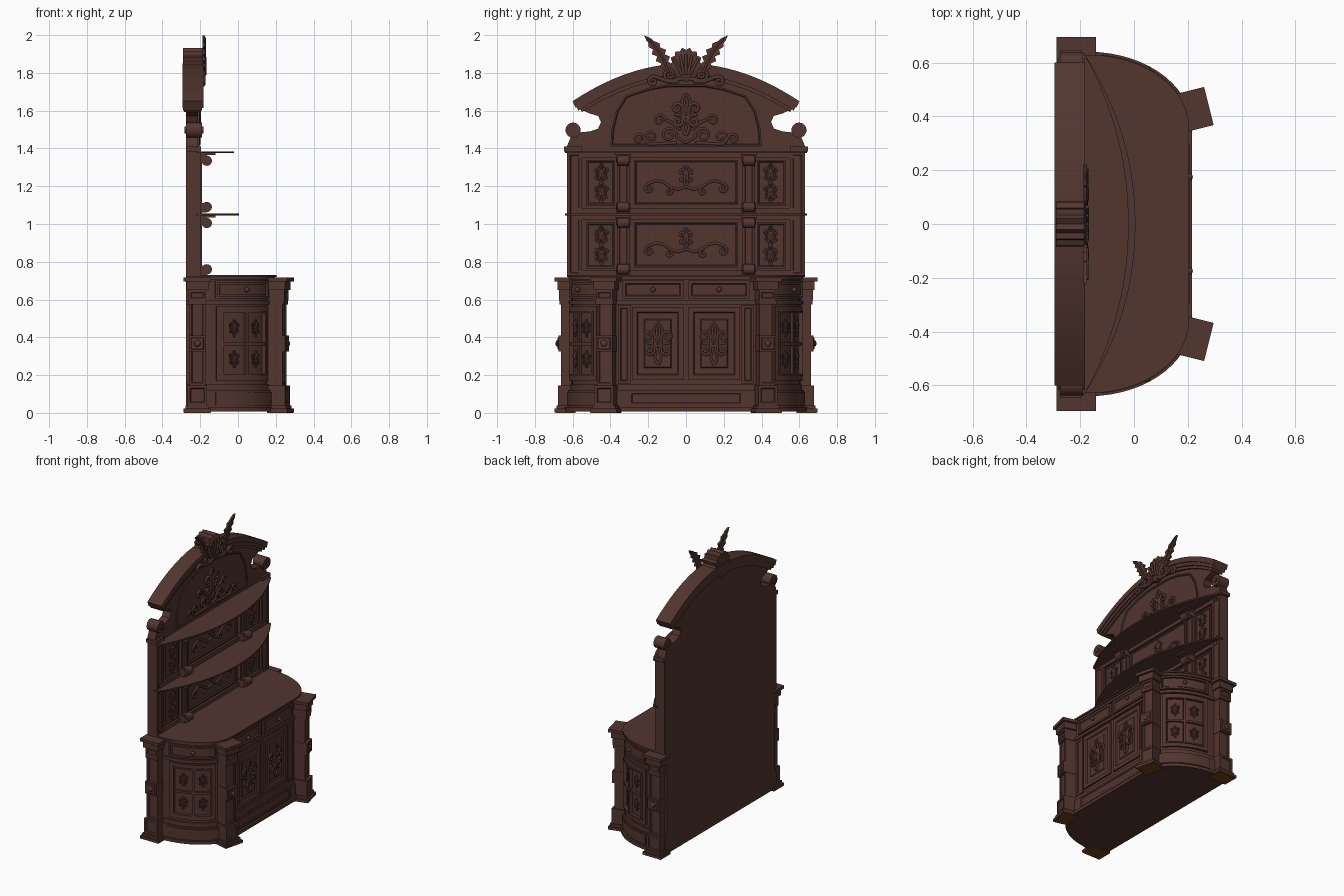
import bpy, bmesh
from math import sin, cos, pi, radians
from mathutils import Vector, Matrix

cube = bpy.data.objects.get("Cube")
if cube:
    bpy.data.objects.remove(cube)


def material(name, rgb):
    m = bpy.data.materials.new(name)
    m.use_nodes = True
    m.diffuse_color = (*rgb, 1)
    m.node_tree.nodes["Principled BSDF"].inputs["Base Color"].default_value = (*rgb, 1)
    return m


WOOD = material("dark_walnut", (0.085, 0.036, 0.028))
OCHRE = material("ochre_underside", (0.14, 0.05, 0.006))


def link(name, data, mat, mirror=False, matrix=None):
    ob = bpy.data.objects.new(name, data)
    bpy.context.collection.objects.link(ob)
    data.materials.append(mat)
    if matrix is not None:
        ob.matrix_world = matrix
    if mirror:
        mod = ob.modifiers.new("Mirror", "MIRROR")
        mod.use_axis = (False, True, False)
    return ob


def finish(name, bm, mat=WOOD, mirror=False, matrix=None):
    bmesh.ops.recalc_face_normals(bm, faces=bm.faces)
    me = bpy.data.meshes.new(name)
    bm.to_mesh(me)
    bm.free()
    me.shade_smooth()
    me.set_sharp_from_angle(angle=radians(30))
    return link(name, me, mat, mirror, matrix)


def solid(name, pts, vec, insets=(), **kw):
    """Extrude a polygon along vec, then step its end face by (width, depth) insets."""
    bm = bmesh.new()
    face = bm.faces.new([bm.verts.new(p) for p in pts])
    out = bmesh.ops.extrude_face_region(bm, geom=[face])["geom"]
    bmesh.ops.translate(bm, vec=vec, verts=[v for v in out if isinstance(v, bmesh.types.BMVert)])
    end = [f for f in out if isinstance(f, bmesh.types.BMFace)][0]
    bmesh.ops.recalc_face_normals(bm, faces=bm.faces)
    for w, d in insets:
        bmesh.ops.inset_region(bm, faces=[end], thickness=w, depth=d, use_even_offset=True)
    return finish(name, bm, **kw)


def prism(name, yz, x0, x1, insets=(), **kw):
    return solid(name, [(x0, y, z) for y, z in yz], (x1 - x0, 0, 0), insets, **kw)


def slab(name, xy, z0, z1, **kw):
    return solid(name, [(x, y, z0) for x, y in xy], (0, 0, z1 - z0), **kw)


def block(name, x0, x1, y0, y1, z0, z1, insets=(), **kw):
    return prism(name, [(y0, z0), (y1, z0), (y1, z1), (y0, z1)], x0, x1, insets, **kw)


def ball(name, loc, r, scale=(1, 1, 1), **kw):
    bm = bmesh.new()
    bmesh.ops.create_uvsphere(bm, u_segments=12, v_segments=8, radius=r)
    bmesh.ops.transform(bm, matrix=Matrix.Translation(loc) @ Matrix.Diagonal((*scale, 1)), verts=bm.verts)
    return finish(name, bm, **kw)


def roll(name, loc, r, length, axis, **kw):
    bm = bmesh.new()
    bmesh.ops.create_cone(bm, cap_ends=True, segments=20, radius1=r, radius2=r, depth=length)
    bmesh.ops.transform(bm, matrix=Matrix.Translation(loc) @ Matrix.Rotation(pi / 2, 4, axis), verts=bm.verts)
    return finish(name, bm, **kw)


# Carved ornament: strokes in the local y-z plane, doubled left to right
def spiral(cy, cz, r, a0, turns, n=18):
    return [(cy + r * (1 - 0.8 * i / n) * cos(a0 + turns * 2 * pi * i / n),
             cz + r * (1 - 0.8 * i / n) * sin(a0 + turns * 2 * pi * i / n)) for i in range(n + 1)]


def carving(name, strokes, loc, r, angle=0, size=1):
    cu = bpy.data.curves.new(name, "CURVE")
    cu.dimensions = "3D"
    cu.bevel_depth = r
    cu.bevel_resolution = 1
    cu.use_fill_caps = True
    for stroke in strokes:
        for s in (1, -1):
            sp = cu.splines.new("POLY")
            sp.points.add(len(stroke) - 1)
            for i, (p, (y, z)) in enumerate(zip(sp.points, stroke)):
                p.co = (0, s * y * size, z * size, 1)
                p.radius = 1.2 - 0.5 * i / len(stroke)
            sp.use_smooth = True
    return link(name, cu, WOOD, matrix=Matrix.Translation(loc) @ Matrix.Rotation(angle, 4, "Z"))


def petal(w, z0, z1, n=10):
    return [(w * sin(pi * i / n), z0 + (z1 - z0) * i / n) for i in range(n + 1)]


# Unit fleur: central petals, curled side leaves, small foot curls
FLEUR = [petal(0.2, 0.1, 1), petal(0.07, 0.2, 0.85), petal(0.14, -1, -0.3),
         [(0.05, -0.35), (0.15, 0.1)] + spiral(0.42, 0.3, 0.27, pi, -1.3),
         [(0.05, 0.1), (0.15, -0.15)] + spiral(0.38, -0.35, 0.23, pi, 1.3),
         [(0, -0.15), (0.25, -0.05), (0.55, 0)]]


# Base cabinet: straight front with rounded ends
def arc(t, off):
    a = radians(t)
    return (-0.17 + (0.35 + off) * sin(a), 0.36 + (0.245 + off) * cos(a))


def plan(off):
    half = [(-0.275, 0.605 + off)] + [arc(t, off) for t in range(0, 91, 6)]
    return half + [(x, -y) for x, y in reversed(half)]


for name, z0, z1, off in [
        ("base_step", 0.008, 0.03, 0.035), ("base_plinth", 0.03, 0.12, 0.02),
        ("plinth_moulding", 0.12, 0.15, 0.01), ("cabinet_body", 0.15, 0.575, 0),
        ("frieze_moulding", 0.575, 0.595, 0.014), ("drawer_frieze", 0.595, 0.705, 0),
        ("counter_moulding", 0.705, 0.72, 0.016), ("counter_top", 0.72, 0.731, 0.024)]:
    slab(name, plan(off), z0, z1)

# Front doors and drawers
block("front_door", 0.175, 0.192, 0.014, 0.285, 0.175, 0.56,
      [(0.026, 0), (0.006, -0.008), (0.03, 0), (0.005, 0.006)], mirror=True)
block("front_drawer", 0.175, 0.196, 0.014, 0.335, 0.605, 0.7, [(0.014, 0), (0.006, -0.007)], mirror=True)
ball("drawer_knob", (0.205, 0.175, 0.652), 0.014, mirror=True)
block("plinth_panel", 0.19, 0.206, -0.3, 0.3, 0.04, 0.115, [(0.012, 0), (0.004, -0.004)])
block("door_stile", 0.175, 0.19, 0.295, 0.36, 0.155, 0.57, [(0.014, 0), (0.004, -0.005)], mirror=True)
for s in (1, -1):
    carving("door_carving", FLEUR, (0.193, s * 0.148, 0.37), 0.007, size=0.115)


# Rounded side doors and drawers, following the end curve
def band(name, t0, t1, o0, o1, z0, z1):
    ts = [t0 + (t1 - t0) * i / 8 for i in range(9)]
    slab(name, [arc(t, o0) for t in ts] + [arc(t, o1) for t in reversed(ts)], z0, z1, mirror=True)


def band_frame(name, t0, t1, o, z0, z1, w):
    dt = w * 180
    band(name + "_bottom", t0, t1, -0.005, o, z0, z0 + w)
    band(name + "_top", t0, t1, -0.005, o, z1 - w, z1)
    band(name + "_back", t0, t0 + dt, -0.005, o, z0 + w, z1 - w)
    band(name + "_front", t1 - dt, t1, -0.005, o, z0 + w, z1 - w)


band_frame("side_drawer_frame", 8, 67, 0.014, 0.605, 0.7, 0.012)
band("side_drawer", 12, 63, -0.005, 0.008, 0.623, 0.682)
band_frame("side_door_frame", 9, 64, 0.016, 0.17, 0.565, 0.03)
band_frame("side_door_bead", 13, 60, 0.022, 0.195, 0.54, 0.01)
band("side_door_mullion", 35, 38, -0.005, 0.018, 0.2, 0.535)
band("side_door_bar", 14, 59, -0.005, 0.016, 0.358, 0.372)
band("side_plinth_panel", 8, 67, 0.01, 0.027, 0.04, 0.11)
for s in (1, -1):
    kx, ky = arc(36, 0.02)
    ball("side_drawer_knob", (kx, s * ky, 0.652), 0.014)
    for t in (25, 48):
        for z in (0.285, 0.45):
            x, y = arc(t, 0.004)
            carving("pane_carving", FLEUR, (x, s * y, z), 0.004, s * radians(90 - t), 0.045)

# Corner posts: local +x faces outwards
for cx, cy, ang, end in [(0.225, 0.425, 14, "front"), (-0.215, 0.64, 90, "back")]:
    for s in (1, -1):
        place = Matrix.Translation((cx, s * cy, 0)) @ Matrix.Rotation(s * radians(ang), 4, "Z")

        def part(name, d, w, z0, z1, ins=(), mat=WOOD, inner=-0.055):
            block(end + "_post_" + name, inner, d, -w, w, z0, z1, ins, mat=mat, matrix=place)

        part("pad", 0.052, 0.07, 0, 0.003, mat=OCHRE)
        part("foot", 0.055, 0.073, 0.003, 0.022)
        part("foot_step", 0.045, 0.062, 0.022, 0.04)
        part("plinth", 0.038, 0.052, 0.04, 0.145, [(0.014, 0), (0.004, -0.006)], inner=-0.08)
        part("shaft", 0.022, 0.042, 0.145, 0.59, [(0.012, 0), (0.004, -0.006)], inner=-0.08)
        part("middle_block", 0.036, 0.045, 0.325, 0.41, [(0.01, 0), (0.004, 0.004)])
        part("neck", 0.03, 0.047, 0.575, 0.595)
        part("capital", 0.032, 0.046, 0.595, 0.65, [(0.012, 0), (0.004, -0.008)], inner=-0.08)
        part("cap_step", 0.04, 0.058, 0.65, 0.695, inner=-0.05)
        part("cap", 0.055, 0.073, 0.695, 0.716, inner=-0.05)
        ball(end + "_post_rosette", (0.04, 0, 0.368), 0.018, (0.6, 1, 1), matrix=place)

# Hutch back, outer stiles and rails
block("hutch_back", -0.275, -0.215, -0.625, 0.625, 0.72, 1.39)
block("hutch_stile", -0.27, -0.198, 0.55, 0.63, 0.725, 1.38, [(0.016, 0), (0.004, -0.006)], mirror=True)
for z in (0.725, 1.02, 1.055, 1.35):
    block("hutch_rail", -0.22, -0.2, -0.6, 0.6, z, z + 0.03)

for z0, z1, row in ((0.755, 1.02, "lower"), (1.085, 1.35, "upper")):
    mid = (z0 + z1) / 2
    block(row + "_centre_panel", -0.22, -0.203, -0.275, 0.275, z0 + 0.015, z1 - 0.01,
          [(0.008, 0), (0.005, -0.006)])
    block(row + "_side_panel", -0.22, -0.203, 0.375, 0.53, z0 + 0.01, z1 - 0.01,
          [(0.01, 0), (0.005, -0.006)], mirror=True)
    for s in (1, -1):
        for dz in (0.05, -0.05):
            carving("side_panel_carving", FLEUR, (-0.206, s * 0.448, mid + dz), 0.005, size=0.055)
    carving("centre_panel_fleur", FLEUR[:5], (-0.206, 0, mid + 0.04), 0.006, size=0.055)
    carving("centre_panel_scroll", [
        [(0, -0.02), (0.04, -0.035), (0.08, -0.025), (0.12, 0.005), (0.16, 0.012), (0.2, -0.005)]
        + spiral(0.195, -0.03, 0.025, 1.2, -1.3),
        spiral(0.09, -0.045, 0.02, 2, 1.2)], (-0.206, 0, mid), 0.007)
    # Pilasters with scrolled brackets under and over each shelf
    block(row + "_pilaster", -0.22, -0.19, 0.3, 0.365, z0 - 0.03, z1 + 0.03,
          [(0.012, 0), (0.004, -0.006)], mirror=True)
    for z, part in ((z1, "capital"), (z0, "base")):
        block(row + "_pilaster_" + part, -0.21, -0.165, 0.295, 0.37, z - 0.025, z + 0.025, mirror=True)
        up = 0.0 if part == "capital" else 0.02
        roll(row + "_scroll_" + part, (-0.165, 0.3325, z - 0.015 + up), 0.027, 0.06, "X", mirror=True)
        roll(row + "_scroll_eye", (-0.165, 0.3325, z - 0.015 + up), 0.012, 0.072, "X", mirror=True)
    block(row + "_bracket_shelf", -0.21, -0.12, 0.29, 0.375, z1 + 0.015, z1 + 0.03, mirror=True)

# Bowed shelves
for name, z, reach in (("lower_shelf", 1.046, 0.005), ("upper_shelf", 1.375, -0.02)):
    ys = [-0.635 + 1.27 * i / 32 for i in range(33)]
    bow = [(-0.185 + (reach + 0.185) * (1 - (abs(y) / 0.635) ** 2.1), y) for y in ys]
    slab(name, [(-0.22, -0.64)] + bow + [(-0.22, 0.64)], z, z + 0.01)


# Arched pediment
def crest(y, drop=0):
    return 1.85 - drop - 0.2 * (y / 0.6) ** 2


def arch(name, w, d0, d1, x0, x1):
    ys = [-w + 2 * w * i / 28 for i in range(29)]
    prism(name, [(y * 0.975, crest(y, d1)) for y in ys] + [(y, crest(y, d0)) for y in reversed(ys)], x0, x1)


arch("arch_cornice", 0.6, 0, 0.035, -0.295, -0.183)
arch("arch_moulding", 0.585, 0.03, 0.06, -0.29, -0.19)
arch("arch_bead", 0.565, 0.055, 0.08, -0.285, -0.2)

side = [(0.635, 1.385), (0.635, 1.4), (0.61, 1.46), (0.56, 1.485), (0.51, 1.49), (0.465, 1.505),
        (0.45, 1.54), (0.465, 1.572), (0.51, 1.585), (0.55, 1.605)]
top = [(y, crest(y, 0.05)) for y in [0.5 - i * 0.05 for i in range(21)]]
prism("pediment_panel", side + top + [(-y, z) for y, z in reversed(side)], -0.275, -0.212)
field = [(0.4, 1.41), (0.395, 1.5), (0.37, 1.6), (0.32, 1.68), (0.2, 1.72), (0.1, 1.738)]
prism("pediment_field", field + [(-y, z) for y, z in reversed(field)], -0.22, -0.204,
      [(0.008, 0), (0.005, -0.006)])
roll("ear_scroll", (-0.232, 0.598, 1.497), 0.04, 0.085, "Y", mirror=True)
roll("ear_scroll_eye", (-0.232, 0.598, 1.497), 0.018, 0.1, "Y", mirror=True)
block("ear_base", -0.275, -0.195, 0.55, 0.645, 1.385, 1.41, mirror=True)
carving("pediment_fleur", FLEUR, (-0.207, 0, 1.58), 0.009, size=0.11)
carving("pediment_scrolls", [
    [(0, 1.43), (0.05, 1.46)] + spiral(0.09, 1.47, 0.042, pi, -1.4),
    [(0.05, 1.43), (0.13, 1.425)] + spiral(0.185, 1.46, 0.04, -2, 1.4),
    [(0.2, 1.43)] + spiral(0.25, 1.45, 0.03, pi, -1.3),
    [(0.03, 1.5), (0.08, 1.54)] + spiral(0.14, 1.55, 0.032, pi, -1.3)], (-0.207, 0, 0), 0.007)

# Crown: scalloped shell, side scrolls and upright leaves
shell = [((0.082 + 0.007 * cos(i * pi / 2)) * cos(pi * i / 28), 1.84 + (0.088 + 0.007 * cos(i * pi / 2))
          * sin(pi * i / 28)) for i in range(29)]
prism("crown_shell", shell + [(-0.05, 1.77), (0, 1.75), (0.05, 1.77)], -0.29, -0.185, [(0.014, 0.008)])
carving("shell_ribs", [[(0.01 * k, 1.79), (0.032 * k, 1.9 - 0.006 * k * k)] for k in range(3)],
        (-0.176, 0, 0), 0.008)
carving("crown_scrolls", [
    [(0.02, 1.77), (0.06, 1.76)] + spiral(0.085, 1.79, 0.034, -1.8, 1.5),
    [(0.04, 1.755), (0.1, 1.755), (0.15, 1.775)] + spiral(0.175, 1.755, 0.026, 2, -1.4)],
    (-0.183, 0, 0), 0.01)
spine = [Vector((0.09 + 0.075 * t + 0.04 * t ** 3, 1.80 + 0.185 * t)) for t in [i / 20 for i in range(21)]]
wid = [0.009 + 0.027 * sin(pi * i / 20) ** 0.7 * (0.75 + 0.35 * cos(i * pi / 2)) for i in range(21)]
right = [(p.x + w, p.y - 0.3 * w) for p, w in zip(spine, wid)]
left = [(p.x - w, p.y + 0.3 * w) for p, w in zip(spine, wid)]
prism("crown_leaf", right + [(0.222, 1.998)] + left[::-1], -0.188, -0.174, mirror=True)
carving("leaf_rib", [[(p.x, p.y) for p in spine]], (-0.174, 0, 0), 0.006)
